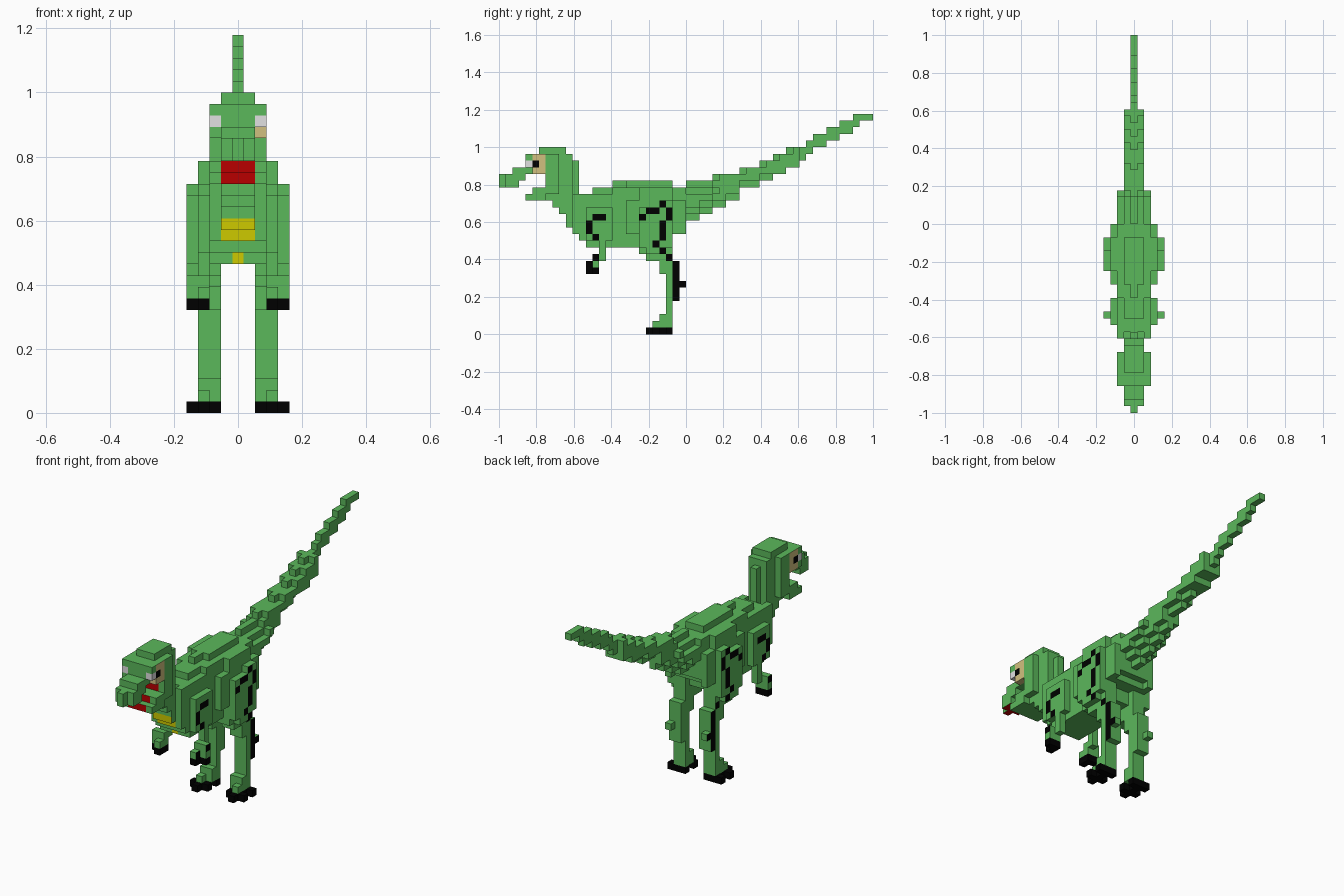
import bpy
import bmesh
from mathutils import Vector

UNIT = 1 / 28          # edge of one block
LENGTH = 56            # blocks from snout to tail tip

default_cube = bpy.data.objects.get("Cube")
if default_cube:
    bpy.data.objects.remove(default_cube, do_unlink=True)

COLOURS = {
    "skin_green": (0.105, 0.48, 0.105),
    "outline_black": (0, 0, 0),
    "eye_white": (0.75, 0.75, 0.75),
    "eye_tan": (0.64, 0.53, 0.21),
    "mouth_red": (0.48, 0, 0),
    "belly_yellow": (0.61, 0.59, 0),
}
GREEN, BLACK, WHITE, TAN, RED, YELLOW = COLOURS


def make_material(name, rgb):
    mat = bpy.data.materials.new(name)
    mat.use_nodes = True
    mat.diffuse_color = (*rgb, 1)
    for node in mat.node_tree.nodes:
        if node.type == "BSDF_PRINCIPLED":
            node.inputs["Base Color"].default_value = (*rgb, 1)
    return mat


materials = [make_material(name, rgb) for name, rgb in COLOURS.items()]
names = list(COLOURS)
blocks = {}            # (x, y, z) -> (part, colour)
painted = {}           # ((x, y, z), facing) -> colour of that one face


def cells(xs, ys, zs):
    """All blocks in inclusive ranges, on both sides of the body."""
    spans = [range(v[0], v[1] + 1) if isinstance(v, tuple) else (v,) for v in (xs, ys, zs)]
    return [(side * x, y, z) for side in (-1, 1)
            for x in spans[0] for y in spans[1] for z in spans[2]]


def fill(part, xs, ys, zs, colour=GREEN):
    blocks.update({cell: (part, colour) for cell in cells(xs, ys, zs)})


def paint(xs, ys, zs, colour=BLACK, facing="side"):
    painted.update({(cell, facing): colour for cell in cells(xs, ys, zs)})


def facing_of(cell, n):
    if n.x * cell[0] > 0:
        return "side"
    return "front" if n.y < 0 else "bottom" if n.z < 0 else "other"


# Tail: runs of (first y, bottom z, top z), narrowing towards the tip
tail_runs = [(28, 17, 22), (30, 18, 22), (32, 19, 23), (34, 20, 23), (36, 22, 24),
             (39, 23, 25), (41, 24, 26), (43, 25, 27), (45, 26, 27), (46, 27, 28),
             (47, 28, 29), (49, 29, 30), (51, 30, 31), (53, 31, 32), (54, 32, 32)]
ends = [run[0] for run in tail_runs[1:]] + [LENGTH]
previous_high = tail_runs[0][2]
for (start, low, high), end in zip(tail_runs, ends):
    for y in range(start, end):
        fill("tail", 0, y, (low, high))
        if y < 45:
            fill("tail", 1, y, (low + (y < 41), high - 1 if y < 33 else previous_high))
        if y < 33:
            fill("tail", 2, y, (low + 2, high - 2))
        previous_high = high

# Torso: chest rows by starting y, then belly, flanks and back
for z, start in zip(range(13, 20), (13, 12, 11, 10, 10, 9, 8)):
    fill("torso", (0, 1), (start, 24), z)
    fill("torso", 2, (max(start, 11), 24), z)
fill("torso", (0, 2), (25, 26), (15, 20))
fill("torso", (0, 2), 27, (16, 20))
fill("torso", (0, 2), (12, 24), 20)
fill("torso", (0, 1), (14, 27), 21)
fill("torso", 2, (17, 27), 21)
fill("torso", 0, (17, 18), 22)
fill("torso", (0, 1), (19, 25), 22)

# Yellow chest patch
paint((0, 1), 10, 16, YELLOW, "front")
paint((0, 1), 11, 15, YELLOW, "front")
paint(0, 13, 13, YELLOW, "front")

# Neck, stepped back from the middle outwards
fill("neck", 0, (7, 11), (20, 25))
fill("neck", 1, (7, 10), (20, 25))
fill("neck", 2, (7, 8), (21, 25))
fill("neck", 2, 11, (17, 20))

# Head and upper jaw
fill("head", (0, 1), (4, 10), (24, 26))
fill("head", 2, (4, 8), 26)
fill("head", 2, (7, 8), (24, 25))
fill("head", (0, 1), (6, 9), 27)
fill("head", (0, 1), (2, 4), 24)
fill("head", (0, 1), (1, 3), 23)
fill("head", (0, 1), (1, 2), 22)
fill("head", 0, 0, (22, 23))
blocks[-2, 4, 24] = ("head", GREEN)

# Eyes under a green brow
fill("eyes", 2, (5, 6), (24, 25), TAN)
fill("eyes", 2, 4, 25, WHITE)
paint(2, (5, 6), 26, TAN)
paint(2, 5, 25, BLACK)

# Lower jaw, with the roof, throat and front of the mouth in red
fill("lower_jaw", (0, 2), (4, 6), 20)
fill("lower_jaw", (0, 2), (5, 7), 21)
paint((0, 1), 4, 20, RED, "front")
paint((0, 1), 5, 21, RED, "front")
paint((0, 1), 7, (22, 23), RED, "front")
paint((0, 1), (0, 2), 22, RED, "bottom")

# Hips and thighs
fill("hips", 3, (19, 27), (15, 19))
fill("hips", 3, (21, 25), (20, 21))
fill("thighs", (2, 3), (21, 25), (12, 14))
fill("thighs", (2, 3), (22, 25), 11)
fill("thighs", 4, (21, 25), (13, 18))
fill("thighs", 4, (22, 24), 12)
fill("thighs", 4, (24, 25), 19)

# Dark creases around the thighs
for ys, zs in ((24, 19), ((22, 23), 18), (21, 17), (25, (17, 18)),
               (24, (14, 16)), (23, 13), (24, 12), (25, 11)):
    paint((3, 4), ys, zs)

# Shins with a back spur, dark on the outer side
fill("shins", (2, 3), 25, (1, 10))
fill("shins", (2, 3), 24, (9, 10))
fill("shins", (2, 3), 26, (5, 10))
fill("shins", 3, 27, 7)
paint(3, 26, (5, 10))
paint(3, 27, 7)

# Feet and toes
fill("feet", (2, 3), 24, (1, 2))
fill("feet", 3, 23, 1)
fill("toes", 3, (22, 25), 0, BLACK)
for y in (23, 25):
    fill("toes", (2, 4), y, 0, BLACK)

# Arms with dark creases, then hands
fill("arms", 3, (13, 16), (14, 18))
fill("arms", 3, 15, (11, 13))
fill("arms", (3, 4), 14, (10, 11))
fill("arms", 3, 13, 10)
for ys, zs in ((13, (15, 16)), ((14, 15), 17), (14, 14), (14, 11), (13, 10)):
    paint((3, 4), ys, zs)
fill("hands", (3, 4), 14, 9, BLACK)
fill("hands", 3, 13, 9, BLACK)


# Mesh each part from the outer faces of its blocks
def build_part(part):
    bm = bmesh.new()
    corners = {}

    def vertex(p):
        key = tuple(round(c) for c in p)
        if key not in corners:
            x, y, z = key
            corners[key] = bm.verts.new(((x - 0.5) * UNIT, (y - LENGTH / 2) * UNIT, z * UNIT))
        return corners[key]

    for cell, (owner, colour) in blocks.items():
        if owner != part:
            continue
        centre = Vector(cell) + Vector((0.5, 0.5, 0.5))
        for axis in range(3):
            for sign in (-1, 1):
                n = Vector((0, 0, 0))
                n[axis] = sign
                if tuple(int(c) for c in Vector(cell) + n) in blocks:
                    continue
                u = Vector((0, 0, 0))
                u[(axis + 1) % 3] = 1
                v = n.cross(u)
                loop = [centre + (n + a * u + b * v) / 2
                        for a, b in ((-1, -1), (1, -1), (1, 1), (-1, 1))]
                face = bm.faces.new([vertex(p) for p in loop])
                shade = painted.get((cell, facing_of(cell, n)), colour)
                face.material_index = names.index(shade)
    mesh = bpy.data.meshes.new(part)
    bm.to_mesh(mesh)
    bm.free()
    for mat in materials:
        mesh.materials.append(mat)
    bpy.context.collection.objects.link(bpy.data.objects.new(part, mesh))


for part in sorted({owner for owner, _ in blocks.values()}):
    build_part(part)
